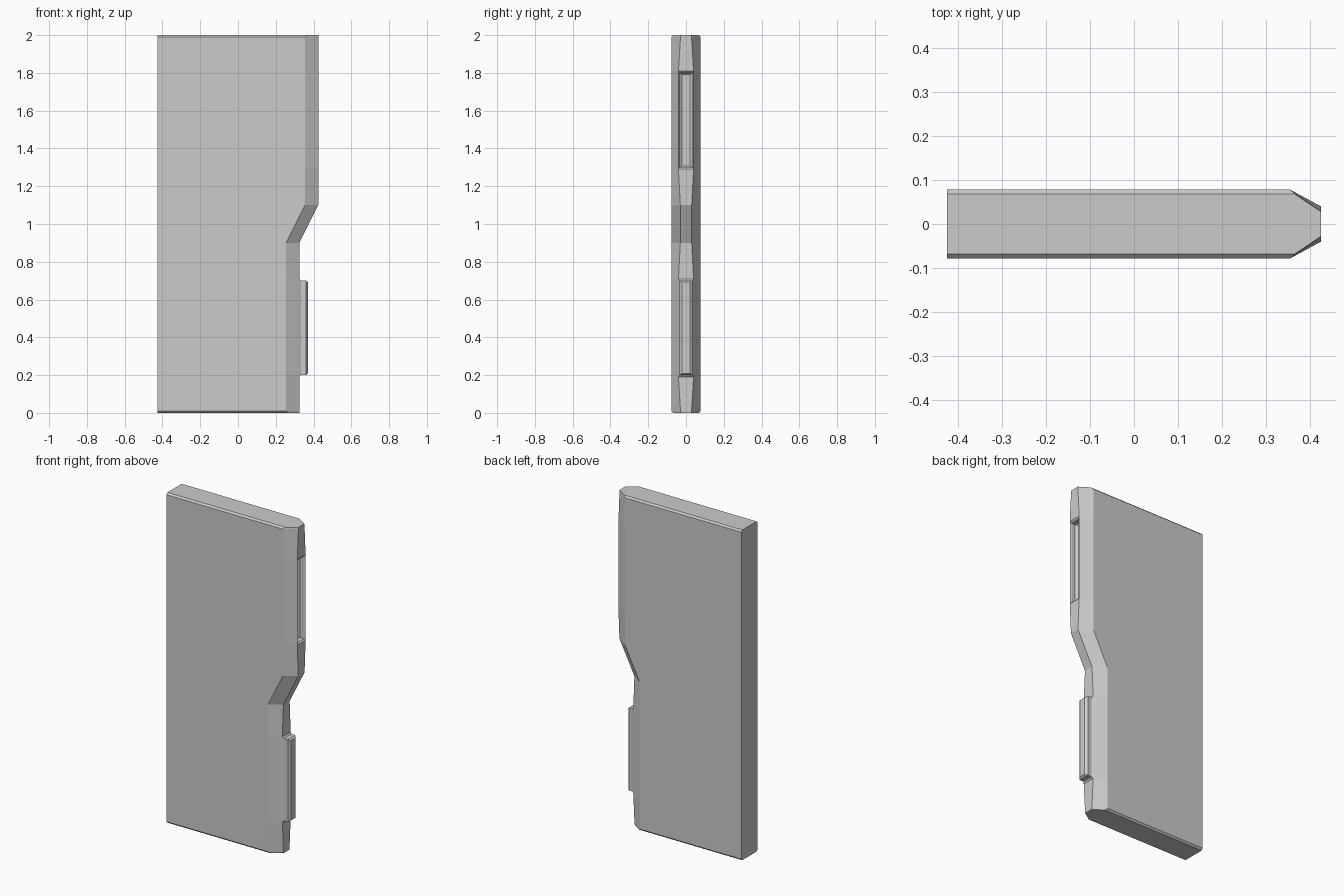
import bpy, bmesh

if "Cube" in bpy.data.objects:
    bpy.data.objects.remove(bpy.data.objects["Cube"])

bm = bmesh.new()
LEFT = -0.425

# Horizontal sections of the panel: z, half thickness, ridge x, edge x, edge half width
levels = [
    (0.00, 0.068, 0.265, 0.325, 0.028),
    (0.01, 0.078, 0.255, 0.325, 0.029),
    (0.19, 0.078, 0.255, 0.325, 0.040),
    (0.71, 0.078, 0.255, 0.325, 0.040),
    (0.90, 0.078, 0.255, 0.325, 0.030),
    (1.10, 0.078, 0.355, 0.425, 0.030),
    (1.29, 0.078, 0.355, 0.425, 0.040),
    (1.81, 0.078, 0.355, 0.425, 0.040),
    (1.99, 0.078, 0.355, 0.425, 0.029),
    (2.00, 0.068, 0.365, 0.425, 0.028),
]
rings = []
for z, t, ridge, edge, h in levels:
    pts = [(LEFT, -t), (ridge, -t), (edge, -h), (edge, h), (ridge, t), (LEFT, t)]
    rings.append([bm.verts.new((x, y, z)) for x, y in pts])


def bridge(a, b, skip=()):
    n = len(a)
    for i in range(n):
        if i not in skip:
            j = (i + 1) % n
            bm.faces.new((a[i], a[j], b[j], b[i]))


# Tab and slot replace the edge face on these two spans
for k in range(len(rings) - 1):
    bridge(rings[k], rings[k + 1], skip=(2,) if k in (2, 6) else ())
bm.faces.new(rings[0][::-1])
bm.faces.new(rings[-1])


# Stepped tab (sign +1) or matching slot (sign -1) on the edge
def step_out(k, sign):
    lo, hi = rings[k], rings[k + 1]
    loop = [lo[2], lo[3], hi[3], hi[2]]
    edge, z0, z1 = levels[k][3], levels[k][0], levels[k + 1][0]
    for depth, h, dz in ((0.008, 0.035, 0.01), (0.034, 0.035, 0.01), (0.045, 0.020, 0.018)):
        x = edge + sign * depth
        new = [bm.verts.new((x, y, z)) for y, z in
               ((-h, z0 + dz), (h, z0 + dz), (h, z1 - dz), (-h, z1 - dz))]
        bridge(loop, new)
        loop = new
    bm.faces.new(loop)


step_out(2, 1)
step_out(6, -1)

bmesh.ops.recalc_face_normals(bm, faces=bm.faces)
mesh = bpy.data.meshes.new("door_panel")
bm.to_mesh(mesh)
bm.free()
bpy.context.collection.objects.link(bpy.data.objects.new("door_panel", mesh))
